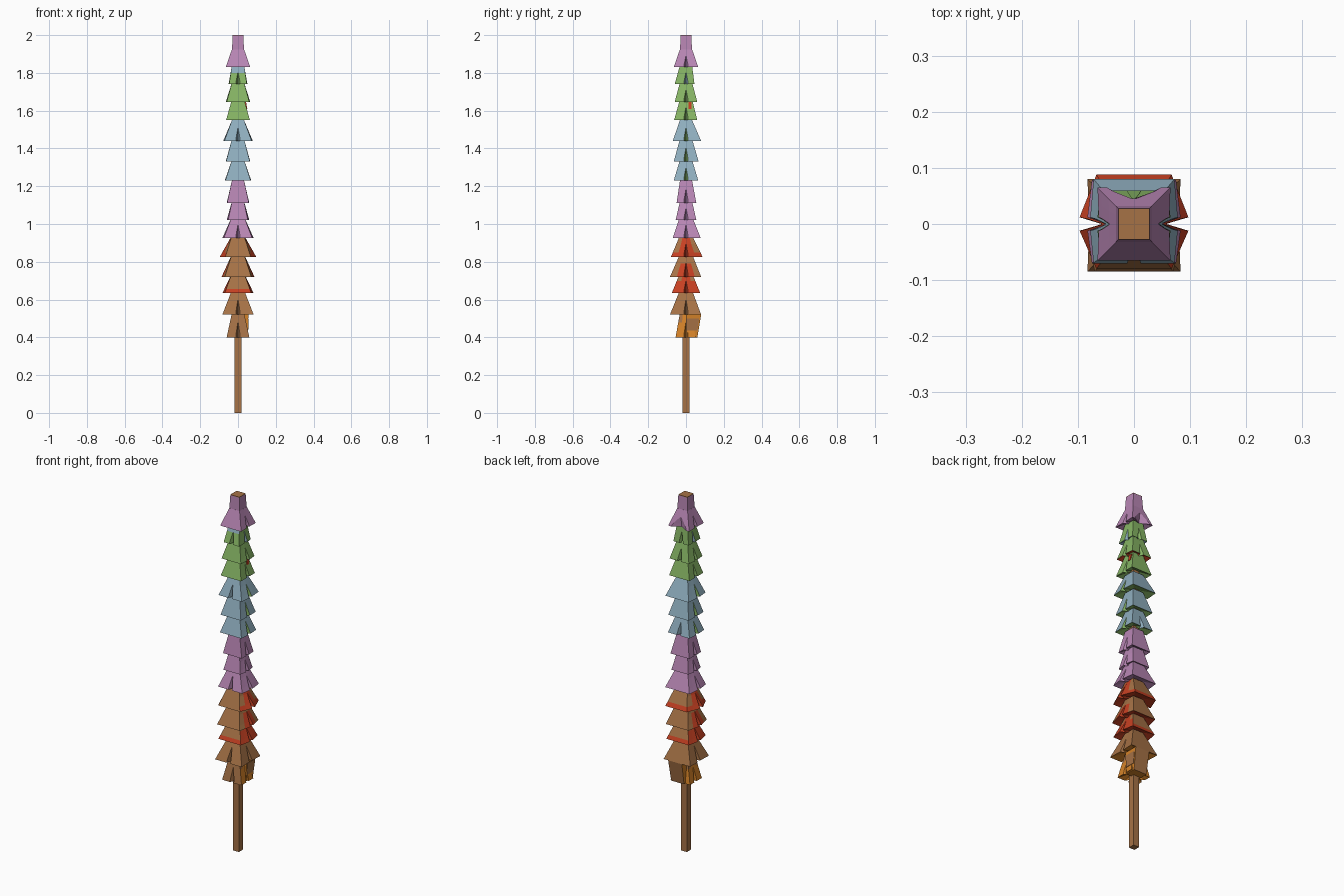
import bpy
import bmesh

if "Cube" in bpy.data.objects:
    bpy.data.objects.remove(bpy.data.objects["Cube"])


def lin(c):
    c /= 255
    return c / 12.92 if c <= 0.04045 else ((c + 0.055) / 1.055) ** 2.4


def material(name, r, g, b):
    m = bpy.data.materials.new(name)
    m.diffuse_color = (lin(r), lin(g), lin(b), 1)
    m.use_nodes = True
    m.node_tree.nodes["Principled BSDF"].inputs["Base Color"].default_value = m.diffuse_color
    return m


# one letter per colour, used by the tier table
PAINT = {
    "p": material("lilac", 184, 134, 180),
    "g": material("leaf_green", 134, 180, 100),
    "t": material("dusty_blue", 143, 174, 190),
    "r": material("brick_red", 198, 64, 34),
    "b": material("wood_brown", 166, 114, 70),
    "o": material("orange", 212, 130, 40),
}


def finish(bm, name, mats):
    bmesh.ops.recalc_face_normals(bm, faces=bm.faces[:])
    mesh = bpy.data.meshes.new(name)
    bm.to_mesh(mesh)
    bm.free()
    for m in mats:
        mesh.materials.append(PAINT[m])
    ob = bpy.data.objects.new(name, mesh)
    bpy.context.collection.objects.link(ob)
    return ob


def block(name, bottom, top, z0, z1, mats):
    """Box whose bottom and top rectangles (x0, x1, y0, y1) may differ."""
    bm = bmesh.new()
    rings = []
    for (x0, x1, y0, y1), z in ((bottom, z0), (top, z1)):
        rings.append([bm.verts.new((x, y, z)) for x, y in
                      ((x0, y0), (x1, y0), (x1, y1), (x0, y1))])
    a, b = rings
    bm.faces.new(a)
    bm.faces.new(b)
    for i in range(4):
        j = (i + 1) % 4
        bm.faces.new((a[i], a[j], b[j], b[i]))
    return finish(bm, name, mats)


def ring(sx, cx, yf, yb, slit, front, back):
    """Square outline as (x, y, part of the edge that follows).
    slit runs from 1 (open) to 0 (closed); front and back scale their slit width."""
    w = 0.001 + 0.011 * slit
    depth = 1 - 0.42 * slit
    m = (sx + cx) / 2
    p = [(cx, -yf, "corner"), (m, -(yf + w) / 2, "side"), (sx, -w, "slit"),
         (sx * depth, 0, "slit"), (sx, w, "side"), (m, (yb + w) / 2, "corner"),
         (cx, yb, "back")]
    if back:
        p += [(w * back, yb, "back"), (0, yb * depth, "back"), (-w * back, yb, "back")]
    p += [(-cx, yb, "corner"), (-m, (yb + w) / 2, "side"), (-sx, w, "slit"),
          (-sx * depth, 0, "slit"), (-sx, -w, "side"), (-m, -(yf + w) / 2, "corner"),
          (-cx, -yf, "front")]
    if front:
        p += [(-w, -yf, "front"), (0, -yf * depth, "front"), (w, -yf, "front")]
    return p


NECK = 0.032
ROWS = [(0, 1), (0.2, 0.75), (0.6, 0), (1, 0)]  # height fraction, slit opening
PARTS = ["front", "corner", "side", "back"]


def skirt(name, z0, z1, sx, cx, yf, yb, paint, front, back):
    """Flared paper tier; paint = three rows for each of PARTS, then the lining."""
    bm = bmesh.new()
    mats = sorted(set("".join(paint)))
    lining = paint[4]
    rings = []
    for t, slit in ROWS:
        size = [v + (NECK - v) * t for v in (sx, cx, yf, yb)]
        outline = ring(*size, slit, front, back)
        rings.append([bm.verts.new((x, y, z0 + (z1 - z0) * t)) for x, y, _ in outline])
    n = len(outline)
    for row in range(3):
        a, b = rings[row], rings[row + 1]
        for i in range(n):
            j = (i + 1) % n
            f = bm.faces.new((a[i], a[j], b[j], b[i]))
            part = outline[i][2]
            if part == "slit":
                letter = lining if row < 2 and lining in "gt" else paint[2][row]
            else:
                letter = paint[PARTS.index(part)][row]
            f.material_index = mats.index(letter)
    # recessed underside
    centre = bm.verts.new((0, 0, z0 + 0.03))
    for i in range(n):
        f = bm.faces.new((rings[0][(i + 1) % n], rings[0][i], centre))
        f.material_index = mats.index(lining)
    bm.faces.new(rings[-1])
    return finish(bm, name, mats)


def plain(c, lining):
    return (c * 3,) * 4 + (lining,)


LILAC, SKY, LEAF = plain("p", "p"), plain("t", "g"), plain("g", "g")

# bottom z, top z, side reach, corner x, front reach, back reach, paint, front/back slit
tiers = [
    (0.40, 0.53, 0.06, 0.06, 0.055, 0.05, ("bbb", "oob", "ooo", "oob", "o"), 1, 0),
    (0.52, 0.65, 0.08, 0.083, 0.085, 0.08, plain("b", "o"), 1, 0),
    (0.635, 0.74, 0.082, 0.07, 0.075, 0.075, ("rbb", "rrb", "rrr", "rbb", "r"), 0, 0),
    (0.72, 0.84, 0.087, 0.07, 0.085, 0.08, ("bbb", "bbb", "rrb", "bbb", "r"), 0, 0),
    (0.825, 0.94, 0.097, 0.067, 0.08, 0.088, ("bbb", "rbb", "rrr", "rbb", "r"), 0, 0),
    (0.925, 1.04, 0.083, 0.075, 0.07, 0.078, LILAC, 1, 0),
    (1.02, 1.12, 0.06, 0.052, 0.055, 0.055, LILAC, 0, 0),
    (1.11, 1.23, 0.06, 0.058, 0.05, 0.055, LILAC, 0, 0),
    (1.23, 1.34, 0.07, 0.067, 0.065, 0.065, SKY, 0, 1),
    (1.33, 1.45, 0.065, 0.063, 0.065, 0.067, SKY, 0, 0),
    (1.44, 1.55, 0.078, 0.072, 0.07, 0.08, SKY, 1, 0),
    (1.55, 1.66, 0.063, 0.063, 0.063, 0.06, LEAF, 0, 0),
    (1.645, 1.75, 0.065, 0.06, 0.06, 0.06, plain("g", "r"), 0, 1),
    (1.74, 1.84, 0.05, 0.047, 0.06, 0.045, ("ggt", "ggg", "ggg", "ggg", "t"), 1, 1),
    (1.83, 1.925, 0.063, 0.065, 0.065, 0.065, LILAC, 0, 4),
]
for i, t in enumerate(tiers):
    skirt(f"fringe_tier_{i + 1}", *t)

# Slim wooden stick below, square collar and end cap above
s, k = 0.0175, 0.028
block("stick", (-s, s, -s, s), (-s, s, -s, s), 0, 1.9, "b")
block("top_collar", (-0.032, 0.032, -0.032, 0.032), (-k, k, -k, k), 1.92, 1.997, "p")
block("end_cap", (-k, k, -k, k), (-k, k, -k, k), 1.997, 2.0, "b")

# Loose upright flap at the back of the lowest tier: brown at the back, orange elsewhere
flap = block("back_flap", (-0.03, 0.05, 0, 0.06), (-0.03, 0.055, 0, 0.08),
             0.40, 0.52, "ob")
for f in flap.data.polygons:
    if f.normal.y > 0.5 or f.normal.z > 0.5:
        f.material_index = 1
# Brown patch on the flap's side, red scrap showing between two green tiers
block("flap_patch", (0.05, 0.054, 0.003, 0.06), (0.05, 0.0565, 0.003, 0.07),
      0.435, 0.50, "b")
block("red_scrap", (0.04, 0.049, 0.012, 0.03), (0.036, 0.043, 0.012, 0.03),
      1.61, 1.645, "r")
